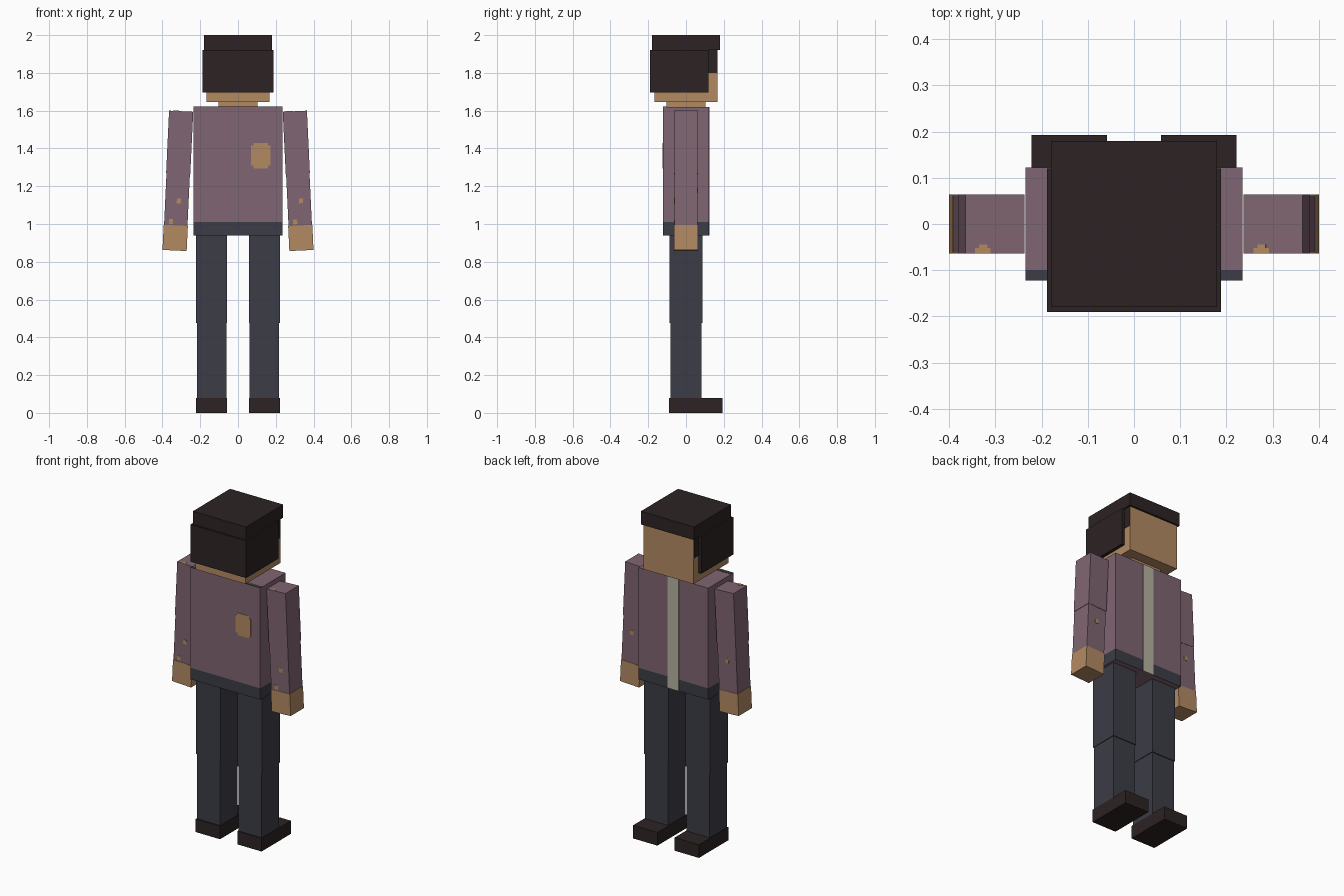
import bpy
import bmesh
from math import radians
from mathutils import Matrix, Vector

cube = bpy.data.objects.get("Cube")
if cube:
    bpy.data.objects.remove(cube, do_unlink=True)


def material(name, rgb):
    mat = bpy.data.materials.new(name)
    mat.use_nodes = True
    color = (*rgb, 1.0)
    mat.diffuse_color = color
    bsdf = mat.node_tree.nodes["Principled BSDF"]
    bsdf.inputs["Base Color"].default_value = color
    bsdf.inputs["Roughness"].default_value = 0.9
    return mat


SHIRT = material("mauve shirt", (0.216, 0.130, 0.168))
PANTS = material("slate trousers", (0.045, 0.045, 0.063))
SKIN = material("tan skin", (0.445, 0.254, 0.122))
HAIR = material("dark brown", (0.026, 0.017, 0.017))
CREAM = material("cream undershirt", (0.468, 0.456, 0.352))


def box(name, x, y, z, mat, frame=Matrix.Identity(4)):
    """Box spanning the (low, high) ranges x, y, z inside a frame."""
    low, high = (Vector(v) for v in zip(x, y, z))
    bm = bmesh.new()
    bmesh.ops.create_cube(bm, size=1)
    for v in bm.verts:
        v.co = (low + high) / 2 + v.co * (high - low)
    bm.transform(frame)
    bm.normal_update()
    mesh = bpy.data.meshes.new(name)
    bm.to_mesh(mesh)
    bm.free()
    mesh.materials.append(mat)
    obj = bpy.data.objects.new(name, mesh)
    bpy.context.collection.objects.link(obj)
    return obj


def sym(half):
    return (-half, half)


# Torso: shirt over a dark hem whose underside stays shirt coloured
box("shirt", sym(0.235), sym(0.122), (1.01, 1.62), SHIRT)
hem = box("hem", sym(0.235), sym(0.122), (0.94, 1.01), PANTS)
hem.data.materials.append(SHIRT)
for face in hem.data.polygons:
    if face.normal.z < -0.5:
        face.material_index = 1
box("undershirt_strip", sym(0.037), (0.121, 0.124), (0.94, 1.62), CREAM)
box("collar_strip", sym(0.235), (-0.122, -0.1), (1.619, 1.622), PANTS)

# Torn hole with clipped corners
box("shirt_hole_wide", (0.07, 0.172), (-0.1235, -0.121), (1.31, 1.415), SKIN)
box("shirt_hole_tall", (0.082, 0.16), (-0.124, -0.121), (1.295, 1.43), SKIN)

# Head and hair
box("neck", sym(0.104), sym(0.104), (1.61, 1.65), SKIN)
box("head", sym(0.168), sym(0.168), (1.645, 1.93), SKIN)
box("hair_top", sym(0.179), sym(0.179), (1.92, 2.0), HAIR)
box("hair_back", sym(0.188), (-0.19, 0.12), (1.695, 1.921), HAIR)

for side, label in ((1, "left"), (-1, "right")):
    def span(a, b):
        return sorted((side * a, side * b))

    # Painted temple hair
    box(f"{label}_temple", span(0.167, 0.17), (0.11, 0.167), (1.8, 1.925), HAIR)

    # Legs and shoes
    box(f"{label}_thigh", span(0.058, 0.222), sym(0.088), (0.475, 0.94), PANTS)
    box(f"{label}_shin", span(0.062, 0.218), sym(0.083), (0.08, 0.475), PANTS)
    box(f"{label}_shoe", span(0.058, 0.222), (-0.09, 0.192), (0, 0.08), HAIR)

    # Arms hang from the shoulder, tilted slightly outward
    arm = (Matrix.Translation((side * 0.301, 0, 1.597))
           @ Matrix.Rotation(-side * radians(2.7), 4, "Y"))
    box(f"{label}_upper_arm", sym(0.064), sym(0.064), (-0.33, 0), SHIRT, arm)
    box(f"{label}_forearm", sym(0.062), sym(0.062), (-0.61, -0.33), SHIRT, arm)
    box(f"{label}_hand", sym(0.064), sym(0.064), (-0.738, -0.605), SKIN, arm)

    # Small sleeve holes
    for i, (cx, cy, cz) in enumerate(((0.01, -0.062, -0.475),
                                      (-0.026, -0.062, -0.585),
                                      (0.0, 0.062, -0.42))):
        box(f"{label}_sleeve_hole_{i}", (cx - 0.011, cx + 0.011),
            (cy - 0.002, cy + 0.002), (cz - 0.013, cz + 0.013), SKIN, arm)
    box(f"{label}_shoulder_hole", (-0.043, -0.009), (-0.064, -0.052),
        sym(0.002), SKIN, arm)
    box(f"{label}_shoulder_nick", (-0.034, -0.016), (-0.052, -0.044),
        sym(0.002), SKIN, arm)
